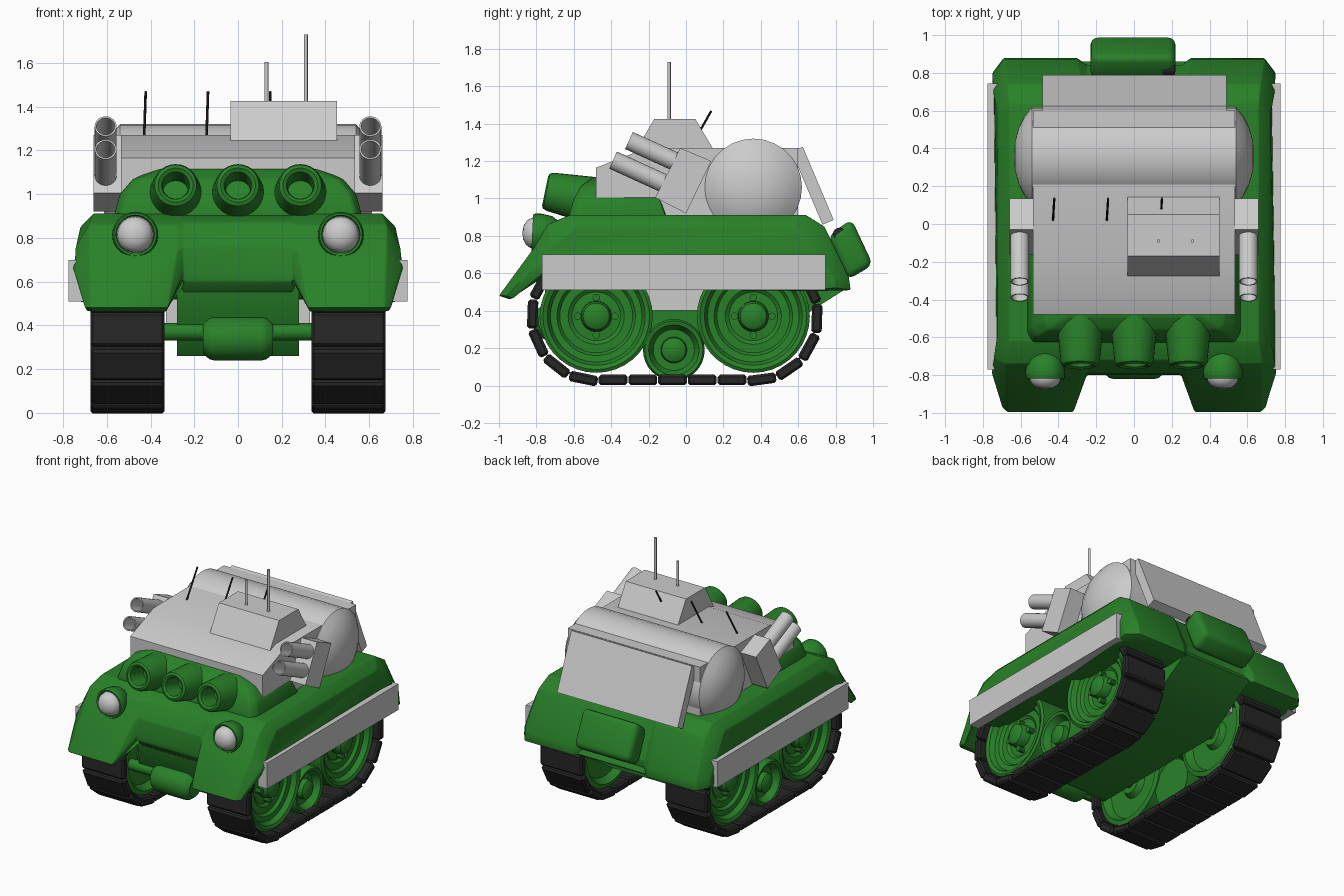
import bpy, bmesh
from math import pi, cos, sin, radians
from mathutils import Vector, Matrix

if "Cube" in bpy.data.objects:
    bpy.data.objects.remove(bpy.data.objects["Cube"])


def material(name, color):
    m = bpy.data.materials.new(name)
    m.diffuse_color = color
    m.use_nodes = True
    m.node_tree.nodes["Principled BSDF"].inputs["Base Color"].default_value = m.diffuse_color
    return m


GREEN = material("green_paint", (0.022, 0.22, 0.022, 1))
BLACK = material("black_rubber", (0.02, 0.02, 0.02, 1))


def finish(name, bm, mat=None, bevel=0, segs=2, angle=35):
    bmesh.ops.remove_doubles(bm, verts=bm.verts, dist=1e-5)
    bmesh.ops.recalc_face_normals(bm, faces=bm.faces)
    if bevel:
        edges = [e for e in bm.edges if e.is_manifold and e.calc_face_angle(0) > radians(20)]
        bmesh.ops.bevel(bm, geom=edges, offset=bevel, segments=segs, profile=0.5,
                        affect='EDGES', clamp_overlap=True)
    me = bpy.data.meshes.new(name)
    bm.to_mesh(me)
    bm.free()
    me.shade_smooth()
    me.set_sharp_from_angle(angle=radians(angle))
    ob = bpy.data.objects.new(name, me)
    bpy.context.collection.objects.link(ob)
    if mat:
        me.materials.append(mat)
    return ob


def loft(name, rings, mat=None, bevel=0, segs=2):
    """Skin a row of equal-length closed rings and cap both ends."""
    bm = bmesh.new()
    vs = [[bm.verts.new(p) for p in r] for r in rings]
    n = len(rings[0])
    for a, b in zip(vs, vs[1:]):
        for i in range(n):
            bm.faces.new((a[i], a[(i + 1) % n], b[(i + 1) % n], b[i]))
    bm.faces.new(vs[0])
    bm.faces.new(vs[-1][::-1])
    return finish(name, bm, mat, bevel, segs)


def prism(name, profile, x0, x1, mat=None, bevel=0, segs=2):
    """Side profile (y, z) extruded along x."""
    return loft(name, [[(x, y, z) for y, z in profile] for x in (x0, x1)], mat, bevel, segs)


def rect(y0, y1, z0, z1):
    return [(y0, z0), (y1, z0), (y1, z1), (y0, z1)]


def lathe(name, profile, origin, axis, mat=None, n=24):
    """Revolve (radius, height) profile round an axis."""
    q = Vector(axis).to_track_quat('Z', 'Y')
    o = Vector(origin)
    bm = bmesh.new()
    vs = [[bm.verts.new(o + q @ Vector((r * cos(2 * pi * k / n), r * sin(2 * pi * k / n), h)))
           for k in range(n)] for r, h in profile]
    for a, b in zip(vs, vs[1:]):
        for i in range(n):
            bm.faces.new((a[i], a[(i + 1) % n], b[(i + 1) % n], b[i]))
    return finish(name, bm, mat)


def rod(name, p, q, r, mat=None, n=12):
    d = Vector(q) - Vector(p)
    L = d.length
    return lathe(name, [(0, 0), (r, 0), (r, L), (0, L)], p, d, mat, n)


# Upper hull with fenders: side profiles lofted across x
mid = [(-.80, .64), (-.79, .76), (-.72, .87), (-.60, .91), (.62, .91), (.72, .85),
       (.84, .60), (.84, .51), (.70, .50), (-.60, .50), (-.76, .55), (-.80, .60)]
fen = [(-1.0, .48), (-.81, .74), (-.74, .86), (-.62, .912), (.64, .912), (.74, .85),
       (.87, .58), (.88, .51), (.70, .505), (-.70, .52), (-.77, .62), (-.94, .46)]
fen_in = [.32, .28, .27, .26, .26, .27, .30, .30, .28, .28, .27, .33]
fen_out = [.67, .68, .68, .66, .66, .67, .69, .69, .69, .69, .69, .67]
edge = [(.70, -.97, .48), (.745, -.79, .66), (.745, -.71, .75), (.72, -.58, .85),
        (.72, .58, .85), (.745, .68, .74), (.75, .79, .58), (.75, .80, .52),
        (.74, .68, .51), (.74, -.68, .52), (.73, -.76, .60), (.69, -.92, .465)]
half = [[(.25, y, z) for y, z in mid],
        [(x, y, z) for x, (y, z) in zip(fen_in, fen)],
        [(x, y, z) for x, (y, z) in zip(fen_out, fen)], edge]
loft("upper_hull", [[(-x, y, z) for x, y, z in r] for r in half[::-1]] + half, GREEN, .012)

# Lower hull tub
prism("lower_hull", [(-.77, .62), (-.74, .40), (-.62, .26), (.45, .26), (.86, .52),
                     (.80, .62)], -.28, .28, GREEN)

# Front drive shaft, drum and axles
lathe("drive_drum", [(0, -.16), (.07, -.16), (.095, -.13), (.1, -.11), (.1, .11), (.095, .13),
                     (.07, .16), (0, .16)], (0, -.72, .34), (1, 0, 0), GREEN)
rod("drive_shaft", (-.36, -.72, .37), (.36, -.72, .37), .04, GREEN)
for y in (-.48, .36):
    rod("axle", (-.4, y, .37), (.4, y, .37), .04, GREEN)

# Rounded gun casemate
loft("gun_casemate", [[(-x, f, z), (-x * .95 + .0, f - .05, z), (x * .95, f - .05, z), (x, f, z),
                       (x, b, z), (-x, b, z)]
                      for x, f, b, z in ((.57, -.58, -.10, .89), (.54, -.55, -.14, 1.0),
                                         (.48, -.51, -.2, 1.07), (.37, -.44, -.25, 1.115))],
     GREEN, .015)

# Three stubby barrels
for x in (-.285, 0, .285):
    lathe("barrel", [(0, 0), (.128, 0), (.13, .06), (.125, .09), (.104, .30), (.096, .322),
                     (.08, .33), (.064, .32), (.058, .30), (.058, .12), (0, .12)],
          (x, -.43, .975), (0, -.975, .2), GREEN, 28)

# Rear storage box and canister
prism("rear_box", [(.885, .89), (1.0, .645), (.865, .565), (.76, .80)], -.23, .22, GREEN, .04, 3)
rod("rear_canister", (.15, .82, .81), (.215, .82, .81), .034, BLACK, 16)

# Superstructure and rear plate
prism("superstructure", [(-.48, .9), (-.48, 1.165), (-.21, 1.27), (.60, 1.27), (.60, .9)],
      -.535, .535)
prism("rear_plate", [(.59, 1.265), (.625, 1.275), (.79, .885), (.73, .86), (.59, 1.19)],
      -.485, .49)

# Transverse tank with domed ends
dome = [(0, .635), (.08, .63), (.15, .61), (.21, .58), (.26, .54)]
lathe("transverse_tank", dome + [(r, -h) for r, h in dome[::-1]], (0, .36, 1.06), (1, 0, 0), n=28)

# Cupola, masts and whip antennas
prism("cupola", [(-.275, 1.245), (-.17, 1.425), (.05, 1.425), (.145, 1.265)], -.035, .452)
rod("short_mast", (.13, -.09, 1.4), (.13, -.09, 1.605), .009)
rod("tall_mast", (.31, -.09, 1.4), (.31, -.09, 1.73), .009)
for x in (-.425, -.14, .145):
    rod("whip_antenna", (x - .004, .02, 1.265), (x + .003, .135, 1.468), .006, BLACK, 8)

# Parts on both sides
for s in (1, -1):
    prism("side_skirt", rect(-.77, .745, .51, .70), s * .70, s * .775)
    prism("suspension_beam", rect(-.62, .62, .40, .56), s * .27, s * .33)

    # Headlight
    lathe("headlight_housing", [(0, -.15), (.06, -.13), (.095, -.08), (.105, -.02), (.104, .01),
                                (.098, .022), (.088, .02), (.086, 0), (0, 0)],
          (s * .47, -.80, .815), (0, -1, .05), GREEN, 28)
    lathe("headlight_lens", [(0, 0), (.084, 0), (.08, .03), (.065, .053), (.038, .069), (0, .075)],
          (s * .47, -.80, .815), (0, -1, .05), n=28)

    # Launcher box with two tubes
    prism("launcher_box", [(-.03, 1.27), (.135, 1.20), (0, .92), (-.165, 1.005)], s * .53, s * .66)
    d = Vector((0, -.91, .415))
    for y, z in ((-.305, 1.31), (-.39, 1.205)):
        L = .3
        lathe("launcher_tube", [(0, 0), (.05, 0), (.05, L), (.042, L), (.042, .04), (0, .04)],
              Vector((s * .605, y, z)) - d * L, (0, d.y, d.z))

    # Large wheels with bolts, small idler wheel
    for y in (-.48, .36):
        lathe("road_wheel", [(0, .145), (.045, .14), (.07, .125), (.08, .10), (.082, .06),
                             (.13, .055), (.15, .07), (.195, .07), (.21, .09), (.245, .095),
                             (.262, .13), (.285, .14), (.302, .13), (.302, -.13), (.27, -.14),
                             (.24, -.09), (.1, -.09), (.08, -.13), (0, -.13)],
              (s * .50, y, .37), (s, 0, 0), GREEN, 36)
        for k in range(4):
            by, bz = y + .1 * cos(k * pi / 2), .37 + .1 * sin(k * pi / 2)
            rod("wheel_bolt", (s * .54, by, bz), (s * .60, by, bz), .02, GREEN, 10)
    lathe("idler_wheel", [(0, .13), (.04, .125), (.065, .11), (.07, .07), (.11, .07), (.135, .12),
                          (.155, .125), (.165, .11), (.165, -.12), (.12, -.12), (0, -.12)],
          (s * .50, -.065, .19), (s, 0, 0), GREEN, 32)

    # Track: pads spread round a stadium path
    bm = bmesh.new()
    ya, yb, zc, R, N = -.48, .36, .37, .34, 24
    span, arc = yb - ya, pi * R
    total = 2 * (span + arc)
    for i in range(N):
        t = (i * total / N + .09) % total
        if t < span:
            y, z, a = ya + t, zc - R, 0
        elif t < span + arc:
            a = (t - span) / R
            y, z = yb + R * sin(a), zc - R * cos(a)
        elif t < 2 * span + arc:
            y, z, a = yb - (t - span - arc), zc + R, pi
        else:
            a = pi + (t - 2 * span - arc) / R
            y, z = ya + R * sin(a), zc - R * cos(a)
        bmesh.ops.create_cube(bm, size=1, matrix=Matrix.Translation((s * .505, y, z))
                              @ Matrix.Rotation(a, 4, 'X') @ Matrix.Diagonal((.34, .154, .056, 1)))
    finish("track", bm, BLACK, .012, 1, 25)
